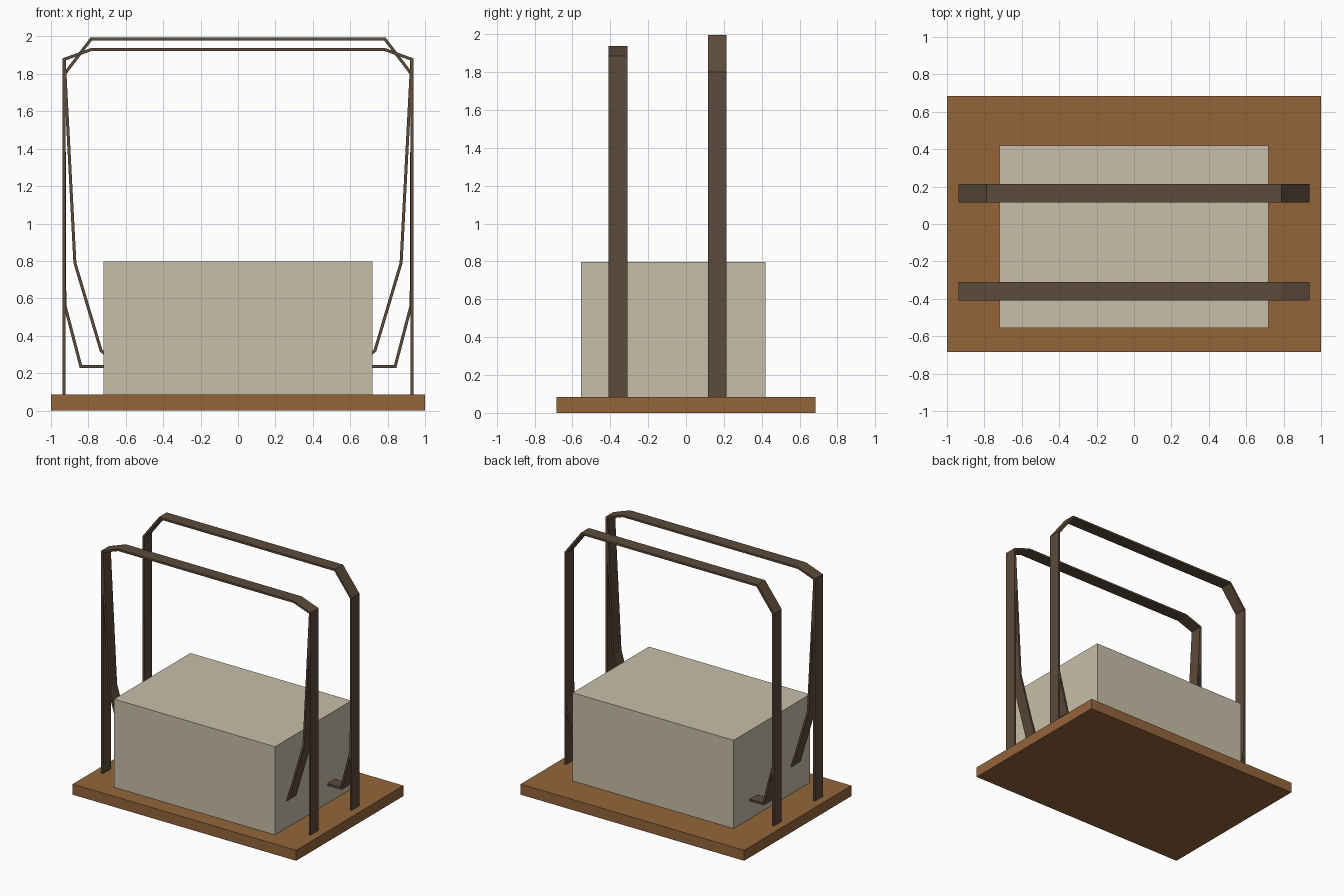
import bpy
import bmesh
from mathutils import Vector

cube = bpy.data.objects.get("Cube")
if cube:
    bpy.data.objects.remove(cube, do_unlink=True)


def material(name, rgb):
    mat = bpy.data.materials.new(name)
    mat.use_nodes = True
    mat.diffuse_color = (*rgb, 1)
    mat.node_tree.nodes["Principled BSDF"].inputs["Base Color"].default_value = (*rgb, 1)
    return mat


wood = material("warm wood", (0.292, 0.130, 0.042))
cream = material("cream board", (0.578, 0.521, 0.392))
strap_brown = material("dark brown strap", (0.107, 0.069, 0.042))


def finish(name, bm, mat):
    bmesh.ops.recalc_face_normals(bm, faces=bm.faces)
    mesh = bpy.data.meshes.new(name)
    bm.to_mesh(mesh)
    bm.free()
    mesh.materials.append(mat)
    bpy.context.collection.objects.link(bpy.data.objects.new(name, mesh))


def box(name, low, high, mat):
    bm = bmesh.new()
    bmesh.ops.create_cube(bm, size=1)
    low, high = Vector(low), Vector(high)
    for v in bm.verts:
        v.co = (low + high) / 2 + v.co * (high - low)
    finish(name, bm, mat)


def strap(name, path, y, width=0.10, thick=0.016):
    """Flat band following an (x, z) path, with mitred bends."""
    pts = [Vector(p) for p in path]
    dirs = [(b - a).normalized() for a, b in zip(pts, pts[1:])]
    bm = bmesh.new()
    rings = []
    for i, p in enumerate(pts):
        before, after = dirs[max(i - 1, 0)], dirs[min(i, len(dirs) - 1)]
        n = Vector((-before.y, before.x))
        miter = (n + Vector((-after.y, after.x))).normalized()
        off = miter * (thick / 2 / miter.dot(n))
        corners = ((1, -1), (1, 1), (-1, 1), (-1, -1))
        rings.append([bm.verts.new((p.x + s * off.x, y + t * width / 2, p.y + s * off.y))
                      for s, t in corners])
    for a, b in zip(rings, rings[1:]):
        for k in range(4):
            m = (k + 1) % 4
            bm.faces.new((a[k], a[m], b[m], b[k]))
    bm.faces.new(rings[0])
    bm.faces.new(rings[-1])
    finish(name, bm, strap_brown)


# Base board and the block standing on it
box("base_board", (-1, -0.685, 0), (1, 0.685, 0.085), wood)
box("block", (-0.72, -0.555, 0.085), (0.72, 0.42, 0.798), cream)

# Each frame: shoulder height, top height, y centre, and its inner brace path
frames = {
    "front": (1.878, 1.93, -0.36,
              [(0.929, 1.875), (0.872, 0.79), (0.732, 0.32), (0.68, 0.28)]),
    "rear": (1.797, 1.987, 0.165,
             [(0.929, 1.4), (0.926, 0.565), (0.84, 0.235), (0.68, 0.235)]),
}
for side, (shoulder, top, y, brace) in frames.items():
    half = [(0.929, 0.08), (0.929, shoulder), (0.785, top)]
    strap(side + "_frame", half + [(-x, z) for x, z in reversed(half)], y)
    for hand, sign in (("left", 1), ("right", -1)):
        strap(f"{side}_{hand}_brace", [(sign * x, z) for x, z in brace], y, width=0.098)
